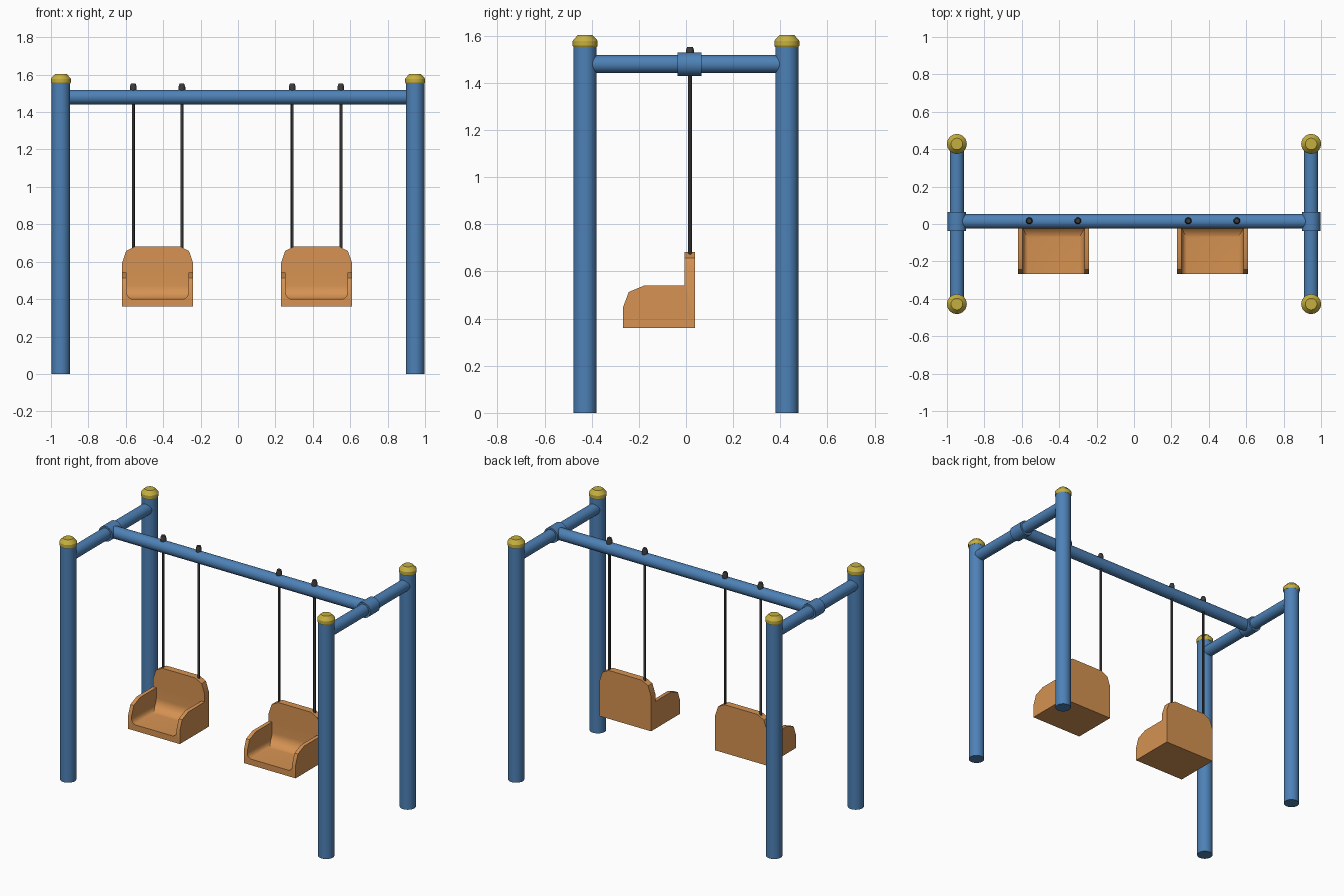
import bpy, bmesh, math
from mathutils import Vector

if "Cube" in bpy.data.objects:
    bpy.data.objects.remove(bpy.data.objects["Cube"])


def material(name, rgb):
    m = bpy.data.materials.new(name)
    m.diffuse_color = (*rgb, 1)
    m.use_nodes = True
    m.node_tree.nodes["Principled BSDF"].inputs["Base Color"].default_value = m.diffuse_color
    return m


BLUE = material("blue paint", (0.075, 0.22, 0.47))
YELLOW = material("yellow plastic", (0.56, 0.43, 0.05))
ORANGE = material("orange plastic", (0.67, 0.29, 0.085))
DARK = material("dark metal", (0.045, 0.045, 0.045))


def finish(bm, name, mat):
    bmesh.ops.recalc_face_normals(bm, faces=bm.faces)
    me = bpy.data.meshes.new(name)
    bm.to_mesh(me)
    bm.free()
    ob = bpy.data.objects.new(name, me)
    bpy.context.collection.objects.link(ob)
    me.materials.append(mat)
    return ob


def activate(ob):
    bpy.ops.object.select_all(action='DESELECT')
    ob.select_set(True)
    bpy.context.view_layer.objects.active = ob


def smooth(ob, angle=30):
    activate(ob)
    bpy.ops.object.shade_smooth_by_angle(angle=math.radians(angle))


def turned(name, base, axis, rings, mat, sides=32):
    """Closed round solid: rings of (radius, distance along axis) from base."""
    bm = bmesh.new()
    rot = Vector((0, 0, 1)).rotation_difference(Vector(axis))
    loops = []
    for r, h in rings:
        loops.append([bm.verts.new(Vector(base) + rot @ Vector((
            r * math.cos(2 * math.pi * i / sides), r * math.sin(2 * math.pi * i / sides), h)))
            for i in range(sides)])
    for a, b in zip(loops, loops[1:]):
        for i in range(sides):
            j = (i + 1) % sides
            bm.faces.new((a[i], a[j], b[j], b[i]))
    bm.faces.new(loops[0])
    bm.faces.new(loops[-1])
    ob = finish(bm, name, mat)
    smooth(ob)
    return ob


def extruded(name, pts, to3d, depth, mat):
    """Extrude a flat outline; to3d places its two coordinates in space."""
    bm = bmesh.new()
    f = bm.faces.new([bm.verts.new(to3d(*p)) for p in pts])
    r = bmesh.ops.extrude_face_region(bm, geom=[f])
    bmesh.ops.translate(bm, vec=depth, verts=[v for v in r['geom'] if isinstance(v, bmesh.types.BMVert)])
    return finish(bm, name, mat)


def boolean(ob, tool, op):
    mod = ob.modifiers.new("cut", 'BOOLEAN')
    mod.object, mod.operation, mod.solver = tool, op, 'EXACT'
    activate(ob)
    bpy.ops.object.modifier_apply(modifier=mod.name)
    bpy.data.objects.remove(tool)


PX, PY, BEAM_Y, BEAM_Z = 0.947, 0.428, 0.014, 1.48

# Frame: posts with caps, end bars and sleeves, top beam
for sx in (-1, 1):
    for sy in (-1, 1):
        turned("post", (sx * PX, sy * PY, 0), (0, 0, 1), [(0.049, 0), (0.049, 1.57)], BLUE)
        turned("post_cap", (sx * PX, sy * PY, 0), (0, 0, 1),
               [(0.05, 1.553), (0.053, 1.558), (0.053, 1.578), (0.05, 1.583), (0.031, 1.603)], YELLOW)
    turned("end_bar", (sx * PX, -PY, BEAM_Z), (0, 1, 0), [(0.038, 0), (0.038, 2 * PY)], BLUE)
    turned("sleeve", (sx * PX, BEAM_Y - 0.051, BEAM_Z - 0.001), (0, 1, 0), [(0.05, 0), (0.05, 0.102)], BLUE)
turned("top_beam", (-PX, BEAM_Y, BEAM_Z), (1, 0, 0), [(0.039, 0), (0.039, 2 * PX)], BLUE)

# Outlines of the seat: side (y, z), back (x, z), and the hollow inside it
SIDE = [(-0.267, 0.361), (-0.267, 0.449), (-0.243, 0.513), (-0.176, 0.541), (-0.007, 0.541),
        (-0.007, 0.682), (0.038, 0.682), (0.038, 0.361)]
half = [(0.19, 0.30), (0.19, 0.592), (0.168, 0.657), (0.12, 0.682), ]
BACK = half[:-1] + [(0.12, 0.6821)] + [(-x, z) for x, z in reversed(half)]
FR = 0.07
fillet = [(-0.007 - FR + FR * math.sin(a), 0.401 + FR - FR * math.cos(a))
          for a in (math.pi / 2 * i / 8 for i in range(9))]
HOLLOW_SIDE = [(-0.4, 0.8), (-0.4, 0.401)] + fillet + [(-0.007, 0.8)]
CR = 0.036
corner = [(0.165 - CR + CR * math.sin(a), 0.399 + CR - CR * math.cos(a))
          for a in (math.pi / 2 * i / 4 for i in range(5))]
HOLLOW_FRONT = corner + [(0.165, 0.78), (-0.165, 0.78)] + [(-x, z) for x, z in reversed(corner)]

for cx in (-0.43, 0.42):
    # Bucket seat with scooped inside
    seat = extruded("seat", SIDE, lambda y, z: (cx - 0.19, y, z), (0.38, 0, 0), ORANGE)
    boolean(seat, extruded("back_cutter", BACK, lambda x, z: (cx + x * 1.0001, -0.5, z), (0, 1, 0), ORANGE), 'INTERSECT')
    hollow = extruded("hollow", HOLLOW_SIDE, lambda y, z: (cx - 0.3, y, z), (0.6, 0, 0), ORANGE)
    boolean(hollow, extruded("hollow_cutter", HOLLOW_FRONT, lambda x, z: (cx + x, -0.35, z), (0, 0.5, 0), ORANGE), 'INTERSECT')
    # widen the hollow's upper part is not needed: arms stay in front of the backrest
    boolean(seat, hollow, 'DIFFERENCE')
    smooth(seat, 25)
    # Hanger rods with knobs above the beam
    for dx in (-0.13, 0.13):
        turned("hanger_rod", (cx + dx, 0.017, 0.66), (0, 0, 1), [(0.008, 0), (0.008, 0.86)], DARK, 12)
        turned("hanger_knob", (cx + dx, 0.017, 1.50), (0, 0, 1),
               [(0.018, 0), (0.018, 0.035), (0.012, 0.053)], DARK, 16)
